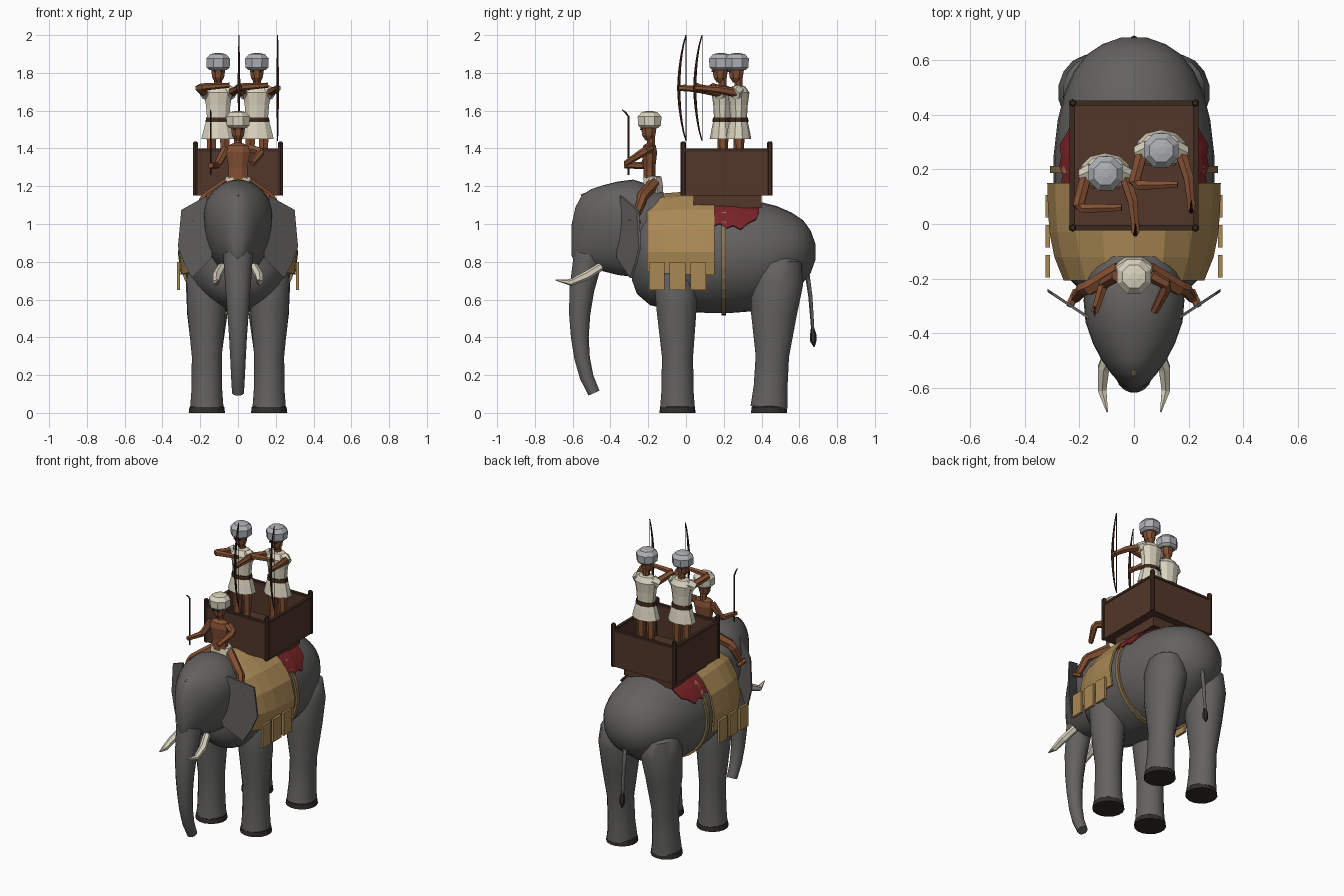
import bpy, bmesh, math
from mathutils import Vector

if "Cube" in bpy.data.objects:
    bpy.data.objects.remove(bpy.data.objects["Cube"])

MATS = {}
for n, c in {"hide_grey": (.125, .122, .118), "dark_toe": (.03, .026, .023), "tan_cloth": (.40, .25, .09),
             "strap_khaki": (.27, .18, .08), "brown_wood": (.085, .037, .022), "dark_wood": (.045, .021, .013),
             "skin": (.23, .08, .033), "cream": (.70, .65, .52), "turban_grey": (.42, .43, .45),
             "red_cloth": (.19, .017, .02)}.items():
    MATS[n] = bpy.data.materials.new(n)
    MATS[n].diffuse_color = (*c, 1)


def make(name, verts, faces, mat, smooth=False):
    me = bpy.data.meshes.new(name)
    me.from_pydata([tuple(v) for v in verts], [], faces)
    bm = bmesh.new()
    bm.from_mesh(me)
    bmesh.ops.recalc_face_normals(bm, faces=bm.faces)
    bm.to_mesh(me)
    bm.free()
    ob = bpy.data.objects.new(name, me)
    bpy.context.collection.objects.link(ob)
    me.materials.append(MATS[mat])
    if smooth:
        bpy.ops.object.select_all(action='DESELECT')
        ob.select_set(True)
        bpy.context.view_layer.objects.active = ob
        bpy.ops.object.shade_smooth_by_angle(angle=math.radians(45))
    return ob


def skin_rings(name, rings, mat, smooth=False, closed=True, caps=True):
    n = len(rings[0])
    verts = [v for r in rings for v in r]
    faces = []
    for i in range(len(rings) - 1):
        for j in range(n if closed else n - 1):
            k = (j + 1) % n
            faces.append((i * n + j, i * n + k, (i + 1) * n + k, (i + 1) * n + j))
    if caps:
        faces += [tuple(range(n)), tuple(range(len(verts) - n, len(verts)))]
    return make(name, verts, faces, mat, smooth)


def tube(name, pts, mat, sides=8, flat=1.0, smooth=False):
    """Round section swept along (x, y, z, radius) points."""
    ps = [Vector(p[:3]) for p in pts]
    rings = []
    for i, p in enumerate(ps):
        t = (ps[min(i + 1, len(ps) - 1)] - ps[max(i - 1, 0)]).normalized()
        ref = Vector((1, 0, 0)) if abs(t.x) < .9 else Vector((0, 1, 0))
        u = (ref - t * ref.dot(t)).normalized()
        v = t.cross(u)
        r = pts[i][3]
        rings.append([p + u * r * math.cos(a) + v * r * flat * math.sin(a)
                      for a in (math.tau * (j + .5) / sides for j in range(sides))])
    return skin_rings(name, rings, mat, smooth)


def stack(name, x, y, zr, mat, sides=8, flat=1.0, smooth=False):
    return tube(name, [(x, y, z, r) for z, r in zr], mat, sides, flat, smooth)


def box(name, x0, x1, y0, y1, z0, z1, mat):
    v = [(x, y, z) for x in (x0, x1) for y in (y0, y1) for z in (z0, z1)]
    f = [(0, 1, 3, 2), (4, 6, 7, 5), (0, 4, 5, 1), (2, 3, 7, 6), (0, 2, 6, 4), (1, 5, 7, 3)]
    return make(name, v, f, mat)


def section(row, angles, off=0.0):
    """Egg section across the length: y, half width, bottom, top, widest height."""
    y, hw, zb, zt, zc = row
    out = []
    for a in angles:
        s = math.sin(a)
        h = (zt - zc if s > 0 else zc - zb) + off
        out.append(Vector(((hw + off) * math.cos(a), y, zc + h * s)))
    return out


def loft(name, rows, mat, sides=32):
    ang = [math.tau * j / sides for j in range(sides)]
    return skin_rings(name, [section(r, ang) for r in rows], mat, True)


# Elephant body and head
BODY = [(-.285, .10, .70, 1.06, .86), (-.26, .18, .63, 1.10, .84), (-.19, .25, .57, 1.13, .83),
        (-.06, .285, .54, 1.145, .83), (.1, .295, .53, 1.145, .83), (.25, .295, .53, 1.14, .83),
        (.38, .28, .54, 1.12, .84), (.48, .255, .59, 1.095, .85), (.56, .22, .65, 1.06, .86),
        (.62, .175, .69, 1.02, .86), (.66, .115, .74, .965, .86), (.685, .045, .81, .895, .855)]
loft("body", BODY, "hide_grey")
loft("head", [(-.12, .15, .76, 1.17, 1.0), (-.20, .175, .73, 1.21, 1.02), (-.28, .185, .72, 1.235, 1.04),
              (-.36, .178, .73, 1.225, 1.05), (-.44, .15, .75, 1.205, 1.04), (-.50, .118, .765, 1.185, 1.02),
              (-.55, .083, .78, 1.155, 1.0), (-.585, .052, .79, 1.09, .95), (-.605, .02, .83, 1.0, .92)], "hide_grey")
tube("trunk", [(0, -.515, .84, .08), (0, -.53, .76, .075), (0, -.552, .65, .067), (0, -.563, .52, .057),
               (0, -.562, .40, .048), (0, -.55, .29, .042), (0, -.526, .19, .037), (0, -.487, .105, .032)],
     "hide_grey", 16, smooth=True)
tube("forehead_mark", [(0, -.535, 1.16, .006), (0, -.555, 1.15, .006)], "tan_cloth", 6)


def body_at(y):
    for a, b in zip(BODY, BODY[1:]):
        if a[0] <= y <= b[0]:
            t = (y - a[0]) / (b[0] - a[0])
            return tuple(p + (q - p) * t for p, q in zip(a, b))


def drape(name, rows, off, thick, mat, seg=10):
    """Cloth over the back; rows are (y, angle where the hem hangs)."""
    rings = []
    for y, d in rows:
        a0 = math.radians(d)
        rings.append(section(body_at(y), [a0 + (math.pi - 2 * a0) * j / seg for j in range(seg + 1)], off))
    ob = skin_rings(name, rings, mat, closed=False, caps=False)
    m = ob.modifiers.new("thickness", 'SOLIDIFY')
    m.thickness, m.offset = thick, 0


# Cloths and girth strap
drape("blanket", [(y, -18) for y in (-.205, -.12, -.03, .06, .15)], .018, .012, "tan_cloth")
drape("red_saddle_cloth", [(.14, 29), (.18, 32), (.21, 27), (.25, 30), (.29, 26), (.33, 34), (.37, 39), (.385, 50)],
      .010, .008, "red_cloth", 16)
full = [math.tau * j / 32 for j in range(32)]
skin_rings("girth_strap", [section(body_at(y), full, o) for y, o in ((.187, -.01), (.187, .014), (.213, .014), (.213, -.01))],
           "strap_khaki", caps=False)

# Legs, ears, tusks and hanging flaps, one per side
for s in (-1, 1):
    tube("front_leg", [(s * x, y, z, r) for x, y, z, r in
                       ((.165, -.045, .03, .09), (.165, -.045, .12, .083), (.165, -.045, .3, .081),
                        (.167, -.05, .55, .104), (.162, -.055, .7, .113), (.13, -.05, .86, .09))],
         "hide_grey", 16, 1.04, True)
    tube("rear_leg", [(s * x, y, z, r) for x, y, z, r in
                      ((.165, .44, .03, .088), (.165, .448, .14, .08), (.165, .457, .3, .079),
                       (.163, .465, .52, .108), (.155, .482, .69, .124), (.15, .485, .77, .115), (.12, .46, .84, .06))],
         "hide_grey", 16, 1.14, True)
    for y in (-.045, .44):
        stack("foot", s * .165, y, [(0, .098), (.03, .094), (.036, .088)], "dark_toe", 16)
    outline = [(.165, 1.15), (.30, 1.075), (.318, .88), (.285, .79), (.245, .715), (.14, .82), (.13, .92), (.165, 1.02)]
    back = [(s * x, -.335 + (x - .17) * .66, z) for x, z in outline]
    n = len(back)
    verts = back + [(x, y - .012, z) for x, y, z in back]
    make("ear", verts, [tuple(range(n)), tuple(range(n, 2 * n))] +
         [(i, (i + 1) % n, n + (i + 1) % n, n + i) for i in range(n)], "hide_grey")
    tube("tusk", [(s * .085, -.45, .775, .022), (s * .112, -.53, .725, .024), (s * .117, -.61, .69, .018),
                  (s * .098, -.69, .703, .003)], "cream", 6)
    for y in (-.155, -.045, .065):
        box("cloth_flap", s * .308, s * .324, y - .042, y + .042, .65, .80, "tan_cloth")

# Tail
tube("tail", [(0, .60, .78, .018), (0, .64, .745, .014), (0, .658, .62, .012), (0, .672, .43, .009)], "hide_grey", 8, smooth=True)
tube("tail_tuft", [(0, .670, .45, .009), (0, .674, .41, .018), (0, .674, .38, .017), (0, .678, .35, .003)], "dark_toe", 6)

# Carriage box on the back
box("carriage_base", -.18, .18, .04, .40, 1.085, 1.16, "brown_wood")
box("carriage_floor", -.23, .23, -.02, .45, 1.15, 1.185, "brown_wood")
for s in (-1, 1):
    box("side_wall", s * .220, s * .232, -.02, .45, 1.15, 1.39, "brown_wood")
    box("side_rail", s * .216, s * .236, -.02, .45, 1.385, 1.40, "dark_wood")
    yc = .215 + s * .229
    box("end_wall", -.23, .23, yc - .006, yc + .006, 1.15, 1.39, "brown_wood")
    box("end_rail", -.23, .23, yc - .010, yc + .010, 1.385, 1.40, "dark_wood")
    for y in (-.014, .444):
        stack("corner_post", s * .225, y, [(1.15, .015), (1.43, .015), (1.437, .009)], "dark_wood", 6)


def head(x, y, z, turban):
    """Face with eyes and a faceted turban; z is the top."""
    stack("neck", x, y + .008, [(z - .21, .024), (z - .12, .022)], "skin")
    stack("face", x, y - .004, [(z - .155, .018), (z - .13, .034), (z - .07, .043)], "skin", 8, 1.1)
    for s in (-1, 1):
        box("eye", x + s * .016 - .007, x + s * .016 + .007, y - .05, y - .03, z - .10, z - .092, "dark_toe")
    stack("turban", x, y, [(z - .09, .05), (z - .076, .066), (z - .03, .068), (z - .006, .046), (z, .015)], turban, 8)


def archer(ox, oy):
    def path(name, pts, mat, sides=6):
        tube(name, [(ox + p[0], oy + p[1], *p[2:]) for p in pts], mat, sides)
    for s in (-1, 1):
        path("archer_leg", [(s * .038, 0, 1.185, .017), (s * .037, .01, 1.32, .024), (s * .035, .01, 1.47, .03)], "skin")
        path("archer_foot", [(s * .038, .015, 1.197, .016), (s * .042, -.055, 1.193, .013)], "skin")
        path("sleeve", [(s * .045, .005, 1.705, .036), (s * .085, -.012, 1.685, .03)], "cream")
    stack("tunic", ox, oy + .008, [(1.45, .094), (1.51, .078), (1.56, .062), (1.63, .068), (1.695, .08), (1.728, .05),
                                  (1.735, .02)], "cream", 10, .72)
    stack("belt", ox, oy + .008, [(1.54, .071), (1.565, .067)], "dark_wood", 10, .75)
    head(ox, oy, 1.905, "turban_grey")
    # arms: one drawing, one holding the bow
    path("draw_arm", [(-.07, -.005, 1.695, .024), (-.10, -.12, 1.72, .022), (-.085, -.128, 1.725, .02),
                      (.06, -.125, 1.735, .013)], "skin")
    path("bow_arm", [(.07, -.005, 1.695, .024), (.10, -.10, 1.712, .021), (.11, -.20, 1.72, .014)], "skin")
    path("bow_hand", [(.11, -.185, 1.72, .018), (.11, -.22, 1.72, .016)], "skin")
    path("bow", [(.11, -.185 - .038 * math.cos(t * math.pi / 2) ** .8 if abs(t) < 1 else -.185,
                  1.72 + .28 * t, .009 - .006 * abs(t)) for t in (i / 6 for i in range(-6, 7))], "dark_wood")
    path("bow_string", [(.11, -.185, 1.44, .002), (.11, -.185, 2.0, .002)], "dark_wood", 4)


archer(-.105, .185)
archer(.10, .27)

# Driver on the neck
head(0, -.193, 1.598, "cream")
stack("driver_torso", 0, -.193, [(1.23, .055), (1.30, .054), (1.38, .07), (1.415, .058), (1.43, .02)], "skin", 8, .62)
stack("driver_loincloth", 0, -.175, [(1.16, .085), (1.20, .082), (1.25, .07), (1.255, .05)], "cream", 8, .7)
for s in (-1, 1):
    tube("driver_leg", [(s * .05, -.17, 1.215, .034), (s * .165, -.235, 1.14, .03), (s * .185, -.235, 1.12, .026),
                        (s * .215, -.275, 1.02, .017)], "skin", 6)
    tube("driver_foot", [(s * .212, -.245, 1.005, .014), (s * .235, -.30, 1.03, .016)], "skin", 6)
tube("left_arm", [(-.062, -.19, 1.40, .024), (-.105, -.215, 1.32, .021), (-.115, -.23, 1.31, .02),
                  (-.145, -.325, 1.31, .015)], "skin", 6)
tube("right_arm", [(.062, -.19, 1.40, .024), (.118, -.22, 1.385, .021), (.118, -.235, 1.375, .021),
                   (.075, -.32, 1.32, .015)], "skin", 6)
tube("goad", [(-.145, -.305, 1.26, .005), (-.145, -.305, 1.57, .005), (-.145, -.32, 1.59, .005),
              (-.145, -.338, 1.605, .002)], "dark_wood", 6)

for m in bpy.data.materials:
    if m.users and not m.is_grease_pencil:
        m.use_nodes = True
        m.node_tree.nodes["Principled BSDF"].inputs["Base Color"].default_value = m.diffuse_color
